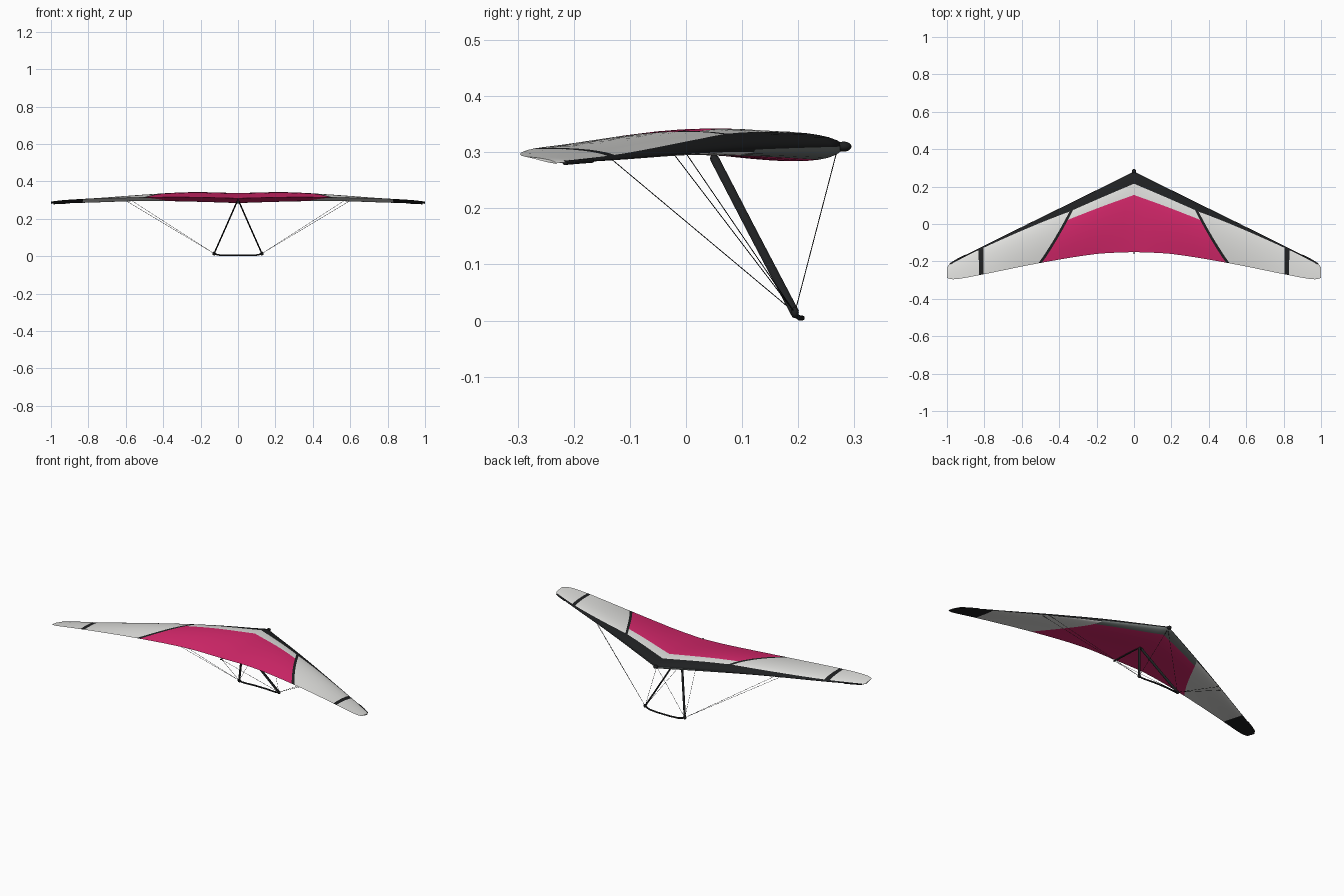
import bpy, bmesh, math
from mathutils import Vector

if "Cube" in bpy.data.objects:
    bpy.data.objects.remove(bpy.data.objects["Cube"])


def material(name, rgb):
    m = bpy.data.materials.new(name)
    m.diffuse_color = (*rgb, 1)
    m.use_nodes = True
    m.node_tree.nodes["Principled BSDF"].inputs["Base Color"].default_value = m.diffuse_color
    return m


WHITE = material("sail_white", (0.75, 0.75, 0.73))
MAGENTA = material("sail_magenta", (0.68, 0.021, 0.15))
BLACK = material("trim_black", (0.014, 0.015, 0.016))
GREY = material("nose_panel_grey", (0.15, 0.17, 0.165))


def curve(pts):
    """Smooth interpolation through (x, value) points."""
    n = len(pts)

    def slope(i):
        a, b = pts[max(i - 1, 0)], pts[min(i + 1, n - 1)]
        return (b[1] - a[1]) / (b[0] - a[0])

    def f(x):
        i = 0
        while i < n - 2 and x > pts[i + 1][0]:
            i += 1
        (x0, y0), (x1, y1) = pts[i], pts[i + 1]
        h = x1 - x0
        u = min(max((x - x0) / h, 0), 1)
        return ((2*u**3 - 3*u*u + 1) * y0 + (u**3 - 2*u*u + u) * h * slope(i)
                + (3*u*u - 2*u**3) * y1 + (u**3 - u*u) * h * slope(i + 1))
    return f


# Wing shape along the span
lead_y = curve([(0, .280), (.3, .132), (.6, -.016), (.85, -.140), (.95, -.192), (.985, -.213), (1, -.232)])
trail_y = curve([(0, -.150), (.2, -.160), (.5, -.208), (.8, -.268), (.94, -.294), (.98, -.295), (1, -.287)])
lead_z = curve([(0, .310), (.25, .306), (.5, .300), (.8, .288), (1, .281)])
trail_z = curve([(0, .309), (.25, .315), (.5, .314), (.8, .307), (.93, .300), (1, .292)])
upper_h = curve([(0, .028), (.25, .033), (.5, .024), (.8, .010), (1, .003)])
lower_h = curve([(0, .026), (.25, .016), (.5, .007), (.8, .004), (1, .002)])
skew = curve([(0, 0), (.16, .10), (.307, .195), (.55, .10), (.805, 0), (1, 0)])

# Sail seams: inner strip, tip strip
S0, S1, T0, T1 = .297, .316, .805, .832
STATIONS = [0, .04, .08, .12, .165, .21, .255, S0, S1, .37, .43, .50, .57,
            .64, .70, .755, T0, T1, .87, .91, .945, .97, .988, 1]
CHORD = [0, .008, .025, .06, .10, .15, .22, .29, .38, .48, .6, .72, .86, 1]


def wing_point(s, t, side):
    # chord lines crowd forward outboard, so the leading edge band tapers
    t = t ** (1 + .45 * min(max((s - S1) / .5, 0), 1))
    x = s + skew(s) * t if s > 0 else 0
    y = lead_y(x) + (trail_y(x) - lead_y(x)) * t
    z = lead_z(x) + (trail_z(x) - lead_z(x)) * t
    if side > 0:
        z += upper_h(x) * math.sqrt(t) * (1 - t) / .385
    else:
        z -= lower_h(x) * math.sqrt(t) * (1 - t) ** 2 / .286
    return Vector((x, y, z))


def wing_colour(s, t, side):
    """0 white, 1 magenta, 2 black, 3 grey, from face centre in span and chord."""
    if side > 0:
        if (t < .15 and s < .97) or S0 < s < S1 or T0 < s < T1:
            return 2
        return 1 if s < S0 and t > .29 else 0
    if s > T1:
        return 2
    if s < S1:
        return 3 if t < .10 else 1
    return 2 if t < .008 else 0


def finish(name, bm, mats, mirror=False):
    me = bpy.data.meshes.new(name)
    bmesh.ops.recalc_face_normals(bm, faces=bm.faces)
    bm.to_mesh(me)
    bm.free()
    for m in mats:
        me.materials.append(m)
    ob = bpy.data.objects.new(name, me)
    bpy.context.collection.objects.link(ob)
    if mirror:
        mod = ob.modifiers.new("mirror", 'MIRROR')
        mod.merge_threshold = .0005
    bpy.context.view_layer.objects.active = ob
    ob.select_set(True)
    bpy.ops.object.shade_smooth_by_angle(angle=math.radians(50))
    ob.select_set(False)
    return ob


# Double-surface sail, right half mirrored
bm = bmesh.new()
ring = [(t, 1) for t in reversed(CHORD)] + [(t, -1) for t in CHORD[1:-1]]
rows = [[bm.verts.new(wing_point(s, t, d)) for t, d in ring] for s in STATIONS]
n = len(ring)
for i in range(len(STATIONS) - 1):
    s = (STATIONS[i] + STATIONS[i + 1]) / 2
    for j in range(n):
        k = (j + 1) % n
        side = 1 if j < len(CHORD) - 1 else -1
        t = (ring[j][0] + (ring[k][0])) / 2
        f = bm.faces.new((rows[i][j], rows[i][k], rows[i + 1][k], rows[i + 1][j]))
        f.material_index = wing_colour(s, t, side)
bm.faces.new(rows[-1])
finish("sail", bm, [WHITE, MAGENTA, BLACK, GREY], mirror=True)


def tube(name, pts, ra, rb, sides=10, mirror=False, ref=(0, 1, 0)):
    """Elliptical tube along a path; ra is the radius toward the ref axis."""
    pts = [Vector(p) for p in pts]
    bm = bmesh.new()
    rings = []
    for i, p in enumerate(pts):
        tan = (pts[min(i + 1, len(pts) - 1)] - pts[max(i - 1, 0)]).normalized()
        r = Vector(ref)
        a = (r - tan * tan.dot(r)).normalized()
        b = tan.cross(a)
        rings.append([bm.verts.new(p + a * ra * math.cos(q) + b * rb * math.sin(q))
                      for q in (2 * math.pi * k / sides for k in range(sides))])
    for r0, r1 in zip(rings, rings[1:]):
        for k in range(sides):
            m = (k + 1) % sides
            bm.faces.new((r0[k], r0[m], r1[m], r1[k]))
    bm.faces.new(rings[0])
    bm.faces.new(rings[-1])
    return finish(name, bm, [BLACK], mirror)


def ball(name, loc, radii, mirror=False):
    bm = bmesh.new()
    bmesh.ops.create_uvsphere(bm, u_segments=14, v_segments=8, radius=1)
    for v in bm.verts:
        v.co = Vector(loc) + Vector(a * b for a, b in zip(v.co, radii))
    return finish(name, bm, [BLACK], mirror)


# Frame: keel, nose cap, tip ends of the leading edge tubes
tube("keel", [(0, .285, .310), (0, .05, .298), (0, -.160, .306)], .004, .004, ref=(0, 0, 1))
ball("nose_cap", (0, .281, .310), (.012, .014, .009))
tube("leading_edge_tip", [(.90, -.168, .285), (.95, -.194, .283), (.985, -.216, .281)],
     .005, .004, mirror=True)

# Control frame
CORNER = (.128, .194, .014)
tube("downtube", [(.006, .05, .290), (.066, .121, .153), CORNER], .008, .004, mirror=True)
tube("base_bar", [(-.128, .194, .014), (-.112, .197, .008), (-.09, .202, .0047), (-.04, .207, .0045),
                  (.04, .207, .0045), (.09, .202, .0047), (.112, .197, .008), CORNER], .0045, .0045)
ball("corner_fitting", (.128, .194, .014), (.010, .007, .010), mirror=True)
ball("apex_bracket", (0, .05, .289), (.010, .007, .008))

# Rigging wires from the control frame corners
for label, end in (("nose", (0, .270, .306)), ("tail", (0, -.150, .302)),
                   ("side_front", (.57, 0, .298)), ("side_rear", (.60, -.022, .297))):
    tube(label + "_wire", [CORNER, end], .0008, .0008, 6, mirror=True, ref=(0, 0, 1))
